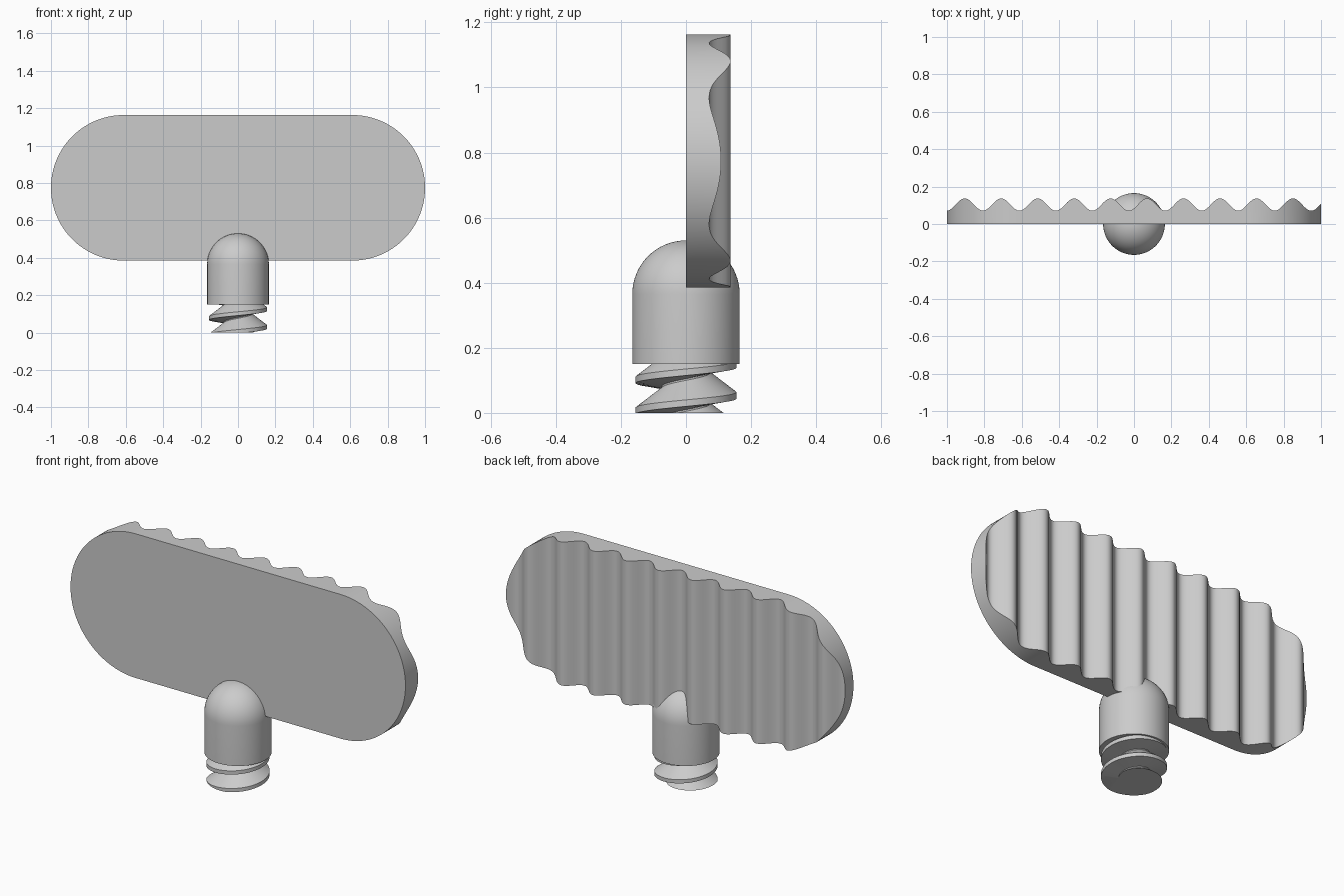
import bpy, bmesh
from math import sin, cos, pi, sqrt, radians

if "Cube" in bpy.data.objects:
    bpy.data.objects.remove(bpy.data.objects["Cube"], do_unlink=True)

GREY = (0.6, 0.6, 0.6, 1)
mat = bpy.data.materials.new("plain grey")
mat.use_nodes = True
mat.diffuse_color = GREY
mat.node_tree.nodes["Principled BSDF"].inputs["Base Color"].default_value = GREY


def finish(name, bm):
    """Weld, close and smooth a mesh, then link it as an object."""
    bmesh.ops.remove_doubles(bm, verts=bm.verts, dist=1e-5)
    bmesh.ops.holes_fill(bm, edges=[e for e in bm.edges if e.is_boundary], sides=0)
    bmesh.ops.recalc_face_normals(bm, faces=bm.faces)
    mesh = bpy.data.meshes.new(name)
    bm.to_mesh(mesh)
    bm.free()
    mesh.materials.append(mat)
    obj = bpy.data.objects.new(name, mesh)
    bpy.context.collection.objects.link(obj)
    bpy.ops.object.select_all(action="DESELECT")
    obj.select_set(True)
    bpy.context.view_layer.objects.active = obj
    bpy.ops.object.shade_smooth_by_angle(angle=radians(30))


def skin(bm, columns):
    """Bridge neighbouring columns of points with quads."""
    cols = [[bm.verts.new(p) for p in col] for col in columns]
    for a, b in zip(cols, cols[1:]):
        for i in range(len(a) - 1):
            bm.faces.new((a[i], b[i], b[i + 1], a[i + 1]))


# Wide rounded plate with a flat front and a rippled back
R, MID_Z = 0.389, 0.774
STRAIGHT = 1 - R
ends = [STRAIGHT + R * sin(pi / 2 * i / 48) for i in range(49)]
middle = [STRAIGHT * (i / 60 - 1) for i in range(1, 120)]
xs = [-x for x in reversed(ends)] + middle + ends


def plate_section(x):
    over = max(abs(x) - STRAIGHT, 0)
    h = sqrt(max(R * R - over * over, 0))
    back = 0.104 + 0.033 * cos(2 * pi * (x - 0.07) / 0.195)
    lo, hi = MID_Z - h, MID_Z + h
    return [(x, 0, lo), (x, back, lo), (x, back, hi), (x, 0, hi), (x, 0, lo)]


bm = bmesh.new()
skin(bm, [plate_section(x) for x in xs])
finish("rippled_plate", bm)

# Round post with a domed top
POST_R, POST_BOTTOM, DOME_Z = 0.165, 0.15, 0.365
profile = [(0, POST_BOTTOM), (POST_R, POST_BOTTOM)]
profile += [(POST_R * cos(pi / 2 * i / 16), DOME_Z + POST_R * sin(pi / 2 * i / 16))
            for i in range(17)]
bm = bmesh.new()
skin(bm, [[(r * cos(a), r * sin(a), z) for r, z in profile]
          for a in (2 * pi * i / 64 for i in range(65))])
finish("domed_post", bm)

# Screw with a buttress thread: height above the crest and radius
PITCH, START, TOP = 0.095, 0.03, 0.156
thread = [(-0.01, 0.155), (0.01, 0.155), (0.07, 0.075), (0.075, 0.075), (0.085, 0.155)]


def thread_radius(height):
    t = (height + 0.01) % PITCH - 0.01
    for (z0, r0), (z1, r1) in zip(thread, thread[1:]):
        if t <= z1:
            return r0 + (r1 - r0) * (t - z0) / (z1 - z0)
    return thread[-1][1]


def thread_column(angle):
    rise = START + PITCH * angle / (2 * pi)
    col = []
    for turn in range(-3, 3):
        for dz, r in thread[:-1]:
            z = rise + turn * PITCH + dz
            if not 0 <= z <= TOP:
                z = min(max(z, 0), TOP)
                r = thread_radius(z - rise)
            col.append((r * cos(angle), r * sin(angle), z))
    return col


bm = bmesh.new()
skin(bm, [thread_column(2 * pi * i / 64) for i in range(65)])
finish("screw_thread", bm)
